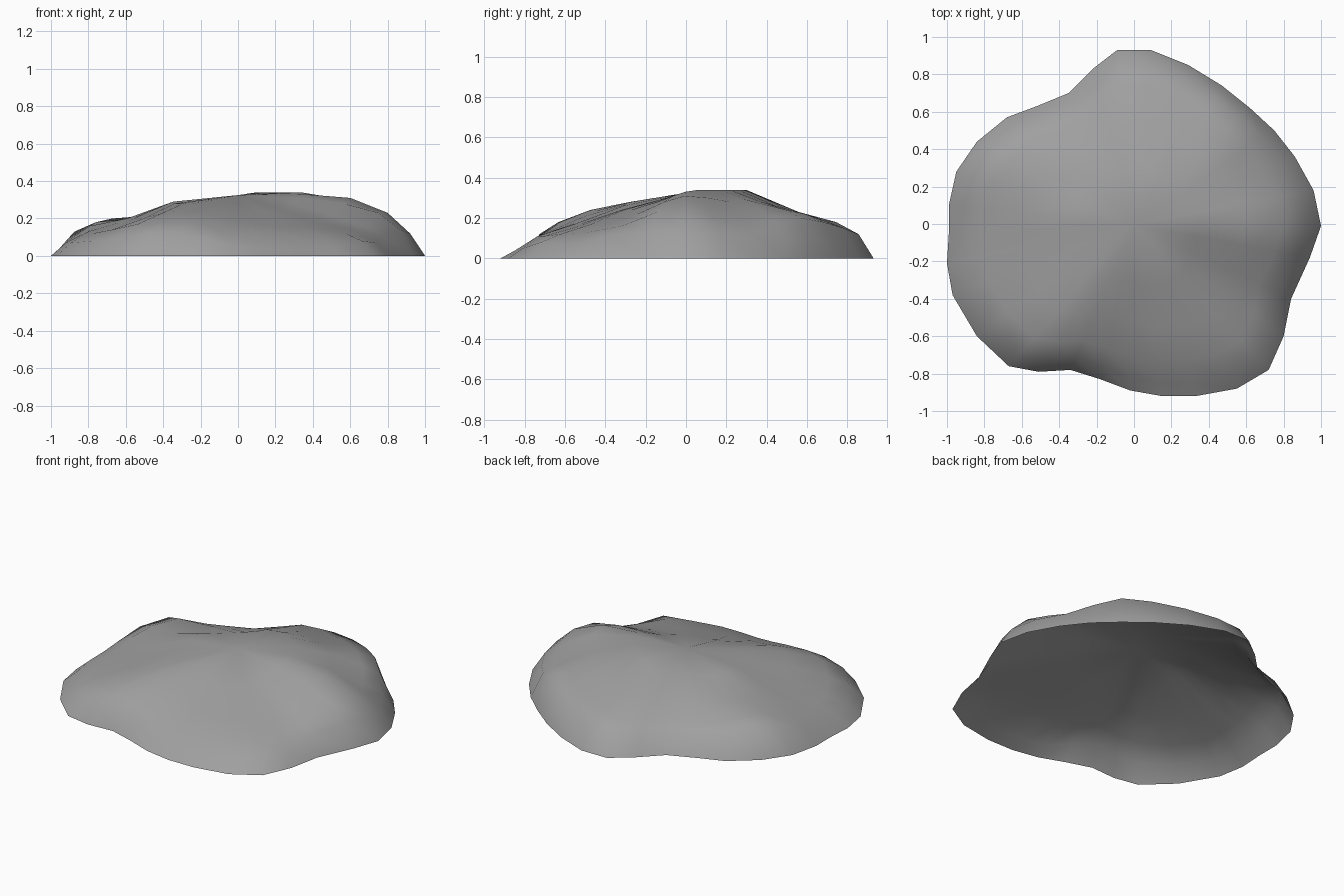
import bpy
import bmesh

default_cube = bpy.data.objects.get("Cube")
if default_cube:
    bpy.data.objects.remove(default_cube, do_unlink=True)

# Ground outline of the rock, counter-clockwise, in hundredths
OUTLINE = [
    (100, -1), (96, 18), (86, 36), (75, 50), (62, 62), (47, 74), (29, 85), (9, 93),
    (-9, 93), (-22, 83), (-35, 70), (-52, 63), (-68, 57), (-84, 44), (-95, 28), (-99, 10),
    (-99, -5), (-100, -21), (-97, -38), (-84, -60), (-67, -76), (-51, -79), (-34, -78), (-18, -83),
    (-2, -89), (15, -92), (33, -92), (55, -88), (72, -78), (80, -60), (84, -40), (94, -18),
]

# Distance of each ring from the centre, as a share of the outline
RING_SHARES = (0.35, 0.6, 0.8, 0.92)

# Heights along each spoke of the outline, one value per ring, in hundredths
SPOKE_HEIGHTS = [
    # right flank and the steep back right corner
    (33, 31, 23, 12), (34, 30, 20, 12), (34, 28, 18, 12), (34, 29, 22, 16),
    (34, 28, 24, 20), (34, 26, 22, 18), (34, 24, 19, 15), (32, 23, 18, 12),
    # back nose and the low shoulder on the left
    (31, 23, 17, 11), (30, 22, 16, 9), (30, 22, 16, 10), (29, 22, 16, 10),
    (28, 22, 16, 11), (28, 21, 20, 16), (29, 20, 18, 13), (29, 20, 16, 9),
    # left flank and the front left hump
    (29, 19, 14, 8), (28, 18, 13, 7), (28, 18, 12, 7), (28, 20, 14, 8),
    (28, 23, 17, 10), (28, 24, 18, 12), (28, 23, 18, 12), (27, 21, 15, 9),
    # front terrace and the rise towards the right
    (26, 18, 12, 5), (24, 17, 11, 4), (24, 16, 11, 4), (24, 16, 11, 5),
    (24, 17, 12, 8), (26, 18, 13, 7), (28, 22, 16, 11), (31, 28, 23, 14),
]
PEAK = 0.325


def make_material(name, colour):
    material = bpy.data.materials.new(name)
    material.use_nodes = True
    material.diffuse_color = colour
    shader = next(n for n in material.node_tree.nodes if n.type == "BSDF_PRINCIPLED")
    shader.inputs["Base Color"].default_value = colour
    shader.inputs["Roughness"].default_value = 0.9
    return material


def build_rock():
    bm = bmesh.new()
    count = len(OUTLINE)

    # Rings of vertices from the inside out, ending on the ground
    rings = []
    for ring, share in enumerate(RING_SHARES):
        rings.append([
            bm.verts.new((x * share / 100, y * share / 100, heights[ring] / 100))
            for (x, y), heights in zip(OUTLINE, SPOKE_HEIGHTS)
        ])
    rings.append([bm.verts.new((x / 100, y / 100, 0)) for x, y in OUTLINE])
    centre = bm.verts.new((0, 0, PEAK))

    # Crown fan and side strips; the underside stays open
    for spoke in range(count):
        following = (spoke + 1) % count
        bm.faces.new((centre, rings[0][spoke], rings[0][following]))
        for inner, outer in zip(rings, rings[1:]):
            bm.faces.new((inner[spoke], outer[spoke], outer[following], inner[following]))

    mesh = bpy.data.meshes.new("rock_shell")
    bm.to_mesh(mesh)
    bm.free()
    mesh.materials.append(make_material("stone_grey", (0.35, 0.35, 0.35, 1)))
    for face in mesh.polygons:
        face.use_smooth = True

    rock = bpy.data.objects.new("rock_shell", mesh)
    bpy.context.collection.objects.link(rock)


build_rock()
